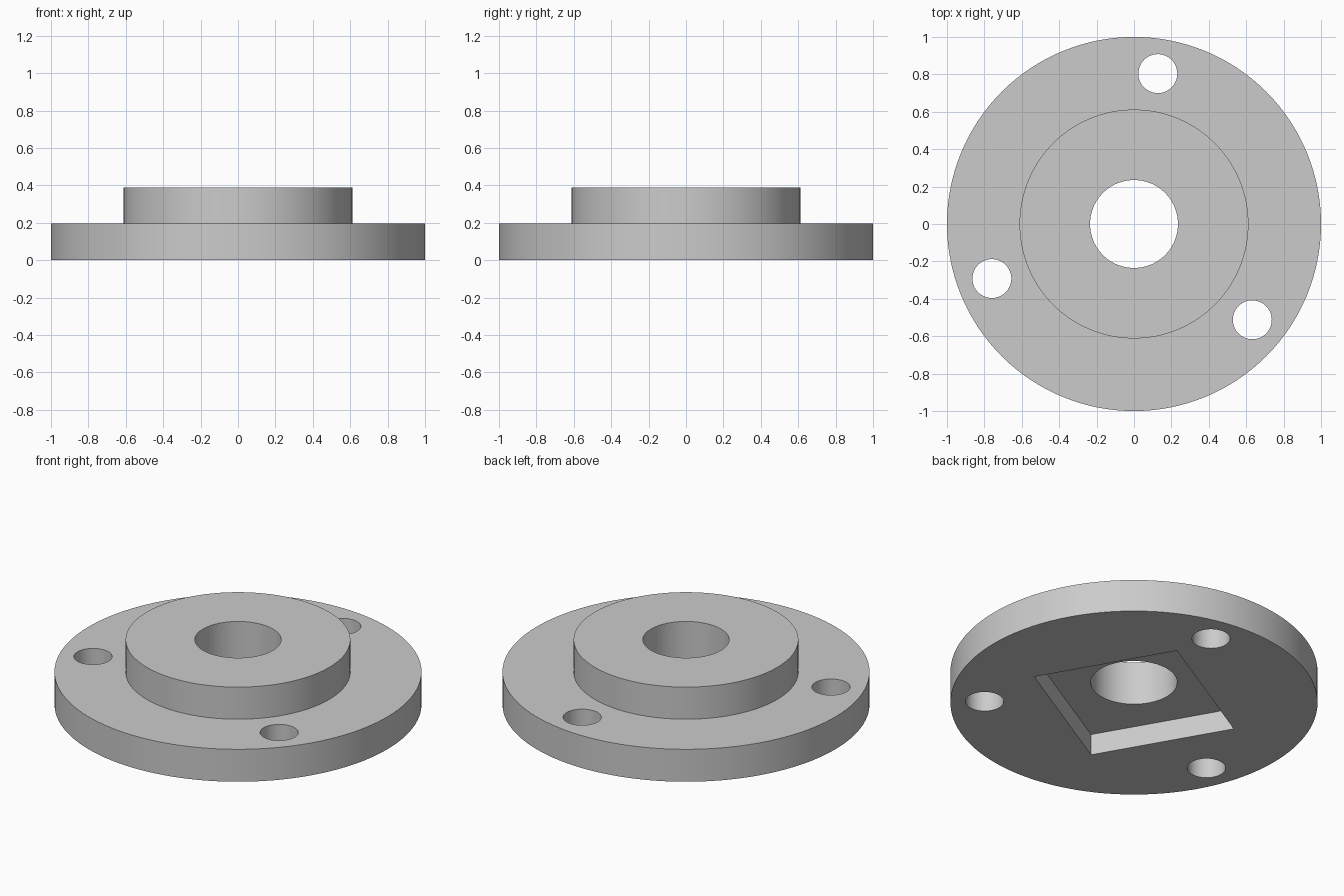
import bpy
from math import radians, cos, sin

cube = bpy.data.objects.get("Cube")
if cube:
    bpy.data.objects.remove(cube, do_unlink=True)

FLANGE_R, FLANGE_TOP = 1.0, 0.195
BOSS_R, BOSS_TOP = 0.612, 0.388
BORE_R = 0.235
BOLT_R, BOLT_CIRCLE, BOLT_START = 0.104, 0.814, 81
POCKET_SIZE, POCKET_DEPTH, POCKET_TURN = (0.905, 0.827), 0.127, 30

grey = bpy.data.materials.new("light grey metal")
grey.use_nodes = True
grey.diffuse_color = (0.6, 0.6, 0.6, 1)
grey.node_tree.nodes["Principled BSDF"].inputs["Base Color"].default_value = (0.6, 0.6, 0.6, 1)


def cylinder(name, radius, bottom, top, x=0, y=0, sides=128):
    bpy.ops.mesh.primitive_cylinder_add(vertices=sides, radius=radius, depth=top - bottom,
                                        location=(x, y, (bottom + top) / 2))
    obj = bpy.context.object
    obj.name = name
    obj.data.materials.append(grey)
    return obj


def combine(target, tool, operation):
    """Apply a boolean and discard the tool."""
    mod = target.modifiers.new(operation.title(), 'BOOLEAN')
    mod.operation, mod.object, mod.solver = operation, tool, 'EXACT'
    bpy.context.view_layer.objects.active = target
    bpy.ops.object.modifier_apply(modifier=mod.name)
    bpy.data.objects.remove(tool, do_unlink=True)


# Round flange with the raised boss, sunk in slightly for a clean union
flange = cylinder("flange", FLANGE_R, 0, FLANGE_TOP)
combine(flange, cylinder("boss", BOSS_R, FLANGE_TOP / 2, BOSS_TOP), 'UNION')

# Rectangular pocket in the underside
bpy.ops.mesh.primitive_cube_add(size=1, rotation=(0, 0, radians(POCKET_TURN)))
pocket = bpy.context.object
pocket.name = "pocket_cutter"
pocket.scale = (*POCKET_SIZE, 2 * POCKET_DEPTH)
pocket.data.materials.append(grey)
combine(flange, pocket, 'DIFFERENCE')

# Central bore and three bolt holes
combine(flange, cylinder("bore_cutter", BORE_R, -0.2, 0.6), 'DIFFERENCE')
for i in range(3):
    a = radians(BOLT_START + 120 * i)
    hole = cylinder("bolt_hole_cutter", BOLT_R, -0.2, 0.6,
                    BOLT_CIRCLE * cos(a), BOLT_CIRCLE * sin(a), 64)
    combine(flange, hole, 'DIFFERENCE')

# Smooth round walls, crisp rims
bpy.ops.object.select_all(action='DESELECT')
flange.select_set(True)
bpy.context.view_layer.objects.active = flange
bpy.ops.object.shade_smooth_by_angle(angle=radians(30))
